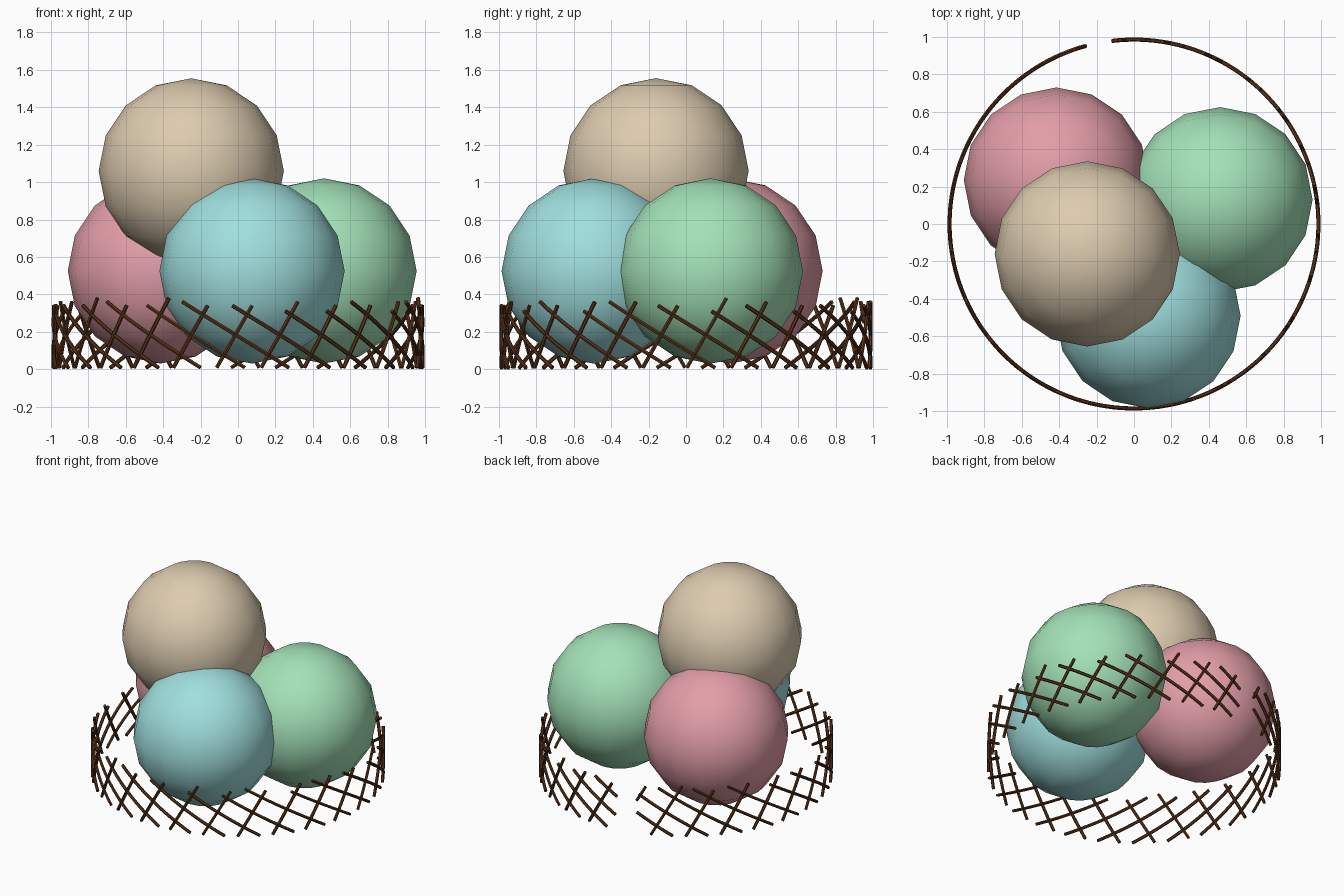
import bpy
import math
import random

random.seed(4)
if "Cube" in bpy.data.objects:
    bpy.data.objects.remove(bpy.data.objects["Cube"], do_unlink=True)


def material(name, rgb):
    mat = bpy.data.materials.new(name)
    mat.use_nodes = True
    mat.diffuse_color = (*rgb, 1)
    bsdf = mat.node_tree.nodes["Principled BSDF"]
    bsdf.inputs["Base Color"].default_value = (*rgb, 1)
    bsdf.inputs["Roughness"].default_value = 0.8
    return mat


# Balls: three on the floor, one stacked on top
BALL_RADIUS = 0.495


def ball(name, location, rgb):
    bpy.ops.mesh.primitive_uv_sphere_add(
        segments=16, ring_count=8, radius=BALL_RADIUS, location=location)
    obj = bpy.context.object
    obj.name = name
    obj.data.materials.append(material(name.replace("ball", "paint"), rgb))
    bpy.ops.object.shade_smooth()


ball("beige_ball", (-0.25, -0.16, 1.06), (0.72, 0.60, 0.43))
ball("blue_ball", (0.075, -0.49, 0.525), (0.35, 0.74, 0.73))
ball("green_ball", (0.46, 0.13, 0.525), (0.37, 0.76, 0.48))
ball("pink_ball", (-0.415, 0.235, 0.525), (0.76, 0.34, 0.39))

# Wire fence: two families of slanted strands bent round a cylinder,
# with an upright gap at the back
FENCE_RADIUS = 0.986
STRANDS = 26
GAP_START, GAP_END = math.radians(97.5), math.radians(105)

curve = bpy.data.curves.new("wire_fence", "CURVE")
curve.dimensions = "3D"
curve.bevel_depth = 0.011
curve.bevel_resolution = 1
curve.use_fill_caps = True


def add_spline(points):
    if len(points) < 2:
        return
    spline = curve.splines.new("POLY")
    spline.points.add(len(points) - 1)
    for target, p in zip(spline.points, points):
        target.co = (*p, 1)


def strand(base_arc, slope, top, steps=16):
    run = []
    for k in range(steps + 1):
        z = 0.008 + (top - 0.008) * k / steps
        angle = (base_arc + z / slope) / FENCE_RADIUS - math.pi / 2
        if GAP_START < angle % math.tau < GAP_END:
            add_spline(run)
            run = []
        else:
            run.append((FENCE_RADIUS * math.cos(angle),
                        FENCE_RADIUS * math.sin(angle), z))
    add_spline(run)


spacing = math.tau * FENCE_RADIUS / STRANDS
for i in range(STRANDS):
    strand(-0.357 + i * spacing, 1.75, random.choice((0.34, 0.36, 0.38)))
    strand(0.05 + i * spacing, -0.61, random.choice((0.31, 0.34, 0.36)))

fence = bpy.data.objects.new("wire_fence", curve)
bpy.context.collection.objects.link(fence)
curve.materials.append(material("brown_wire", (0.10, 0.033, 0.01)))
bpy.ops.object.select_all(action="DESELECT")
fence.select_set(True)
bpy.context.view_layer.objects.active = fence
bpy.ops.object.convert(target="MESH")
bpy.ops.object.shade_smooth_by_angle()
